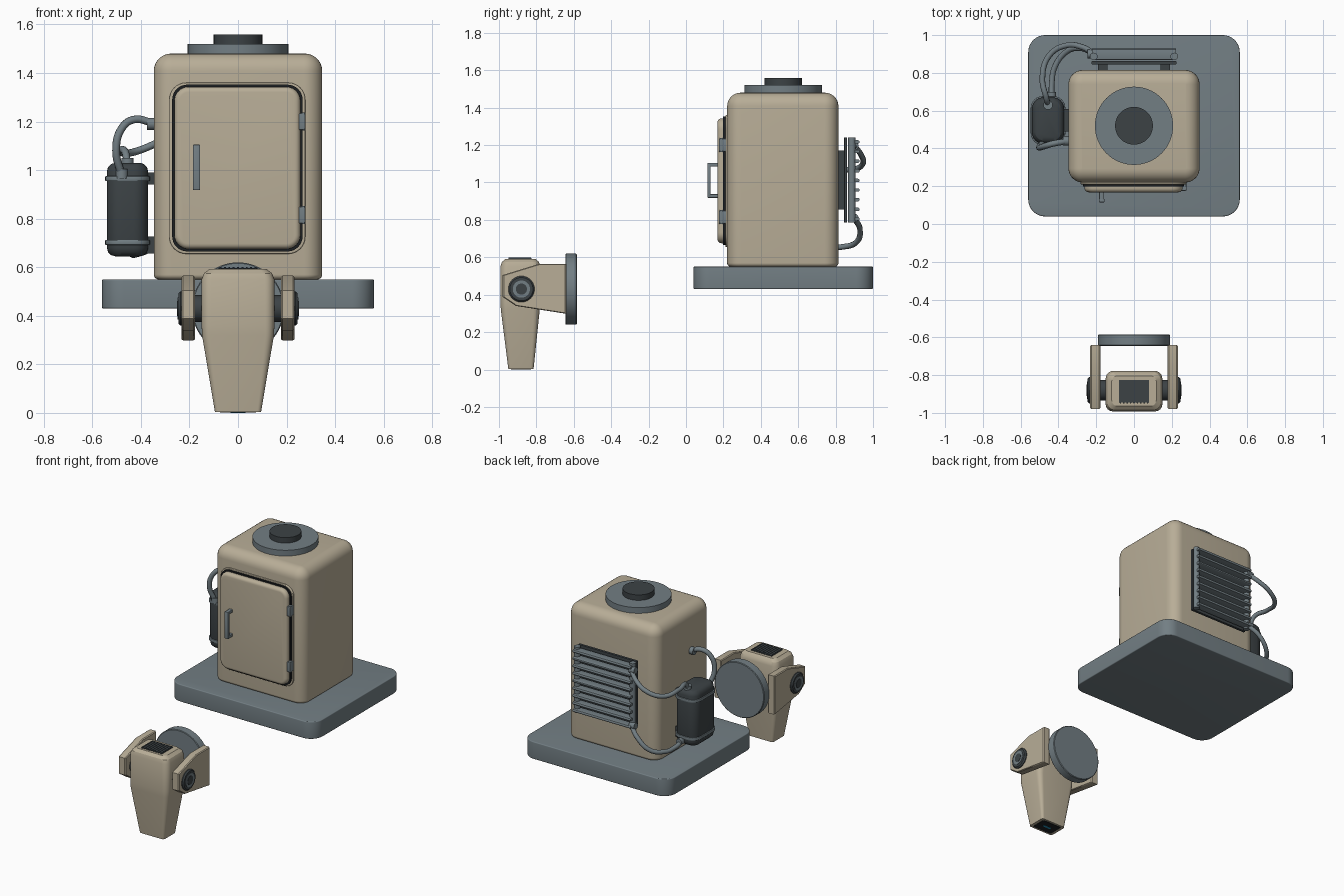
import bpy, bmesh
from math import sin, cos, pi
from mathutils import Vector

if "Cube" in bpy.data.objects:
    bpy.data.objects.remove(bpy.data.objects["Cube"])


def material(name, rgb):
    m = bpy.data.materials.new(name)
    m.diffuse_color = (*rgb, 1)
    m.use_nodes = True
    m.node_tree.nodes["Principled BSDF"].inputs["Base Color"].default_value = m.diffuse_color
    return m


BEIGE = material("beige", (0.48, 0.42, 0.31))
SLATE = material("slate", (0.17, 0.21, 0.23))
DARK = material("dark", (0.045, 0.055, 0.06))
BLACK = material("black", (0.012, 0.014, 0.016))
BLUE = material("blue", (0.02, 0.35, 0.6))
# how a local (u, v, w) point maps to x, y, z for each build axis w
AXES = {'X': lambda u, v, w: (w, u, v),
        'Y': lambda u, v, w: (u, w, v),
        'Z': lambda u, v, w: (u, v, w)}


def skin(name, rings, mat):
    """Closed solid through a list of equal-length rings."""
    bm = bmesh.new()
    rows = [[bm.verts.new(p) for p in ring] for ring in rings]
    n = len(rows[0])
    for a, b in zip(rows, rows[1:]):
        for i in range(n):
            bm.faces.new((a[i], a[(i + 1) % n], b[(i + 1) % n], b[i]))
    bm.faces.new(rows[0])
    bm.faces.new(rows[-1])
    bmesh.ops.recalc_face_normals(bm, faces=bm.faces)
    me = bpy.data.meshes.new(name)
    bm.to_mesh(me)
    bm.free()
    me.materials.append(mat)
    ob = bpy.data.objects.new(name, me)
    bpy.context.collection.objects.link(ob)
    return ob


def ring(u0, u1, v0, v1, r, w, axis='Z', seg=6):
    """Rounded rectangle at height w."""
    r = max(r, 0.0015)
    pts = []
    for k, (cu, cv) in enumerate(((u1 - r, v1 - r), (u0 + r, v1 - r), (u0 + r, v0 + r), (u1 - r, v0 + r))):
        for i in range(seg + 1):
            a = pi / 2 * (k + i / seg)
            pts.append(AXES[axis](cu + r * cos(a), cv + r * sin(a), w))
    return pts


def rbox(name, us, vs, ws, mat, r=0.004, low=0, high=0, axis='Z', seg=6, rim=5):
    """Rounded box along an axis, with rounded rims at its low and high ends."""
    rings = []

    def add(inset, w):
        rings.append(ring(us[0] + inset, us[1] - inset, vs[0] + inset, vs[1] - inset, r - inset, w, axis, seg))
    for i in range(rim + 1 if low else 1):
        a = pi / 2 * i / rim
        add(low * (1 - sin(a)), ws[0] + low * (1 - cos(a)))
    for i in range(rim + 1 if high else 1):
        a = pi / 2 * i / rim
        add(high * (1 - cos(a)), ws[1] - high * (1 - sin(a)))
    return skin(name, rings, mat)


def lathe(name, centre, profile, mat, axis='Z', seg=48):
    """Turned part: profile is (radius, w) pairs."""
    c = AXES[axis]
    return skin(name, [[c(centre[0] + r * cos(2 * pi * i / seg), centre[1] + r * sin(2 * pi * i / seg), w)
                        for i in range(seg)] for r, w in profile], mat)


def hose(name, pts, radius, mat):
    cu = bpy.data.curves.new(name, 'CURVE')
    cu.dimensions = '3D'
    cu.bevel_depth, cu.bevel_resolution, cu.resolution_u = radius, 3, 10
    cu.use_fill_caps = True
    sp = cu.splines.new('BEZIER')
    sp.bezier_points.add(len(pts) - 1)
    for b, p in zip(sp.bezier_points, pts):
        b.co = p
        b.handle_left_type = b.handle_right_type = 'AUTO'
    cu.materials.append(mat)
    ob = bpy.data.objects.new(name, cu)
    bpy.context.collection.objects.link(ob)
    return ob


# base slab and cabinet
rbox("base_slab", (-.56, .56), (.04, 1), (.43, .55), SLATE, .09, .006, .006, seg=10)
rbox("cabinet_body", (-.347, .347), (.22, .815), (.55, 1.48), BEIGE, .075, .02, .072, seg=8, rim=7)
lathe("roof_disc", (0, .52), [(.207, 1.47), (.207, 1.52)], SLATE, seg=64)
lathe("roof_cap", (0, .52), [(.1, 1.51), (.1, 1.558)], DARK)

# door, its frame, handle and hinges
rbox("door_frame", (-.283, .277), (.655, 1.36), (.21, .24), BEIGE, .07, .005, 0, 'Y', 8)
rbox("door_gasket", (-.271, .266), (.665, 1.352), (.198, .24), BLACK, .062, 0, 0, 'Y', 8)
rbox("door_panel", (-.262, .257), (.675, 1.343), (.168, .206), BEIGE, .058, .022, 0, 'Y', 8)
rbox("handle_bar", (-.186, -.156), (.918, 1.105), (.115, .132), SLATE, .004, .003, .003, 'Y', 2, 2)
for i, z in enumerate((.928, 1.095)):
    rbox(f"handle_post_{i}", (-.184, -.158), (z - .01, z + .01), (.125, .18), SLATE, axis='Y', seg=2)
for i, z in enumerate((.815, 1.2)):
    rbox(f"door_hinge_{i}", (.246, .277), (z - .034, z + .034), (.176, .235), SLATE, .005, .004, 0, 'Y', 3, 3)
    lathe(f"hinge_pin_{i}", (.268, .19), [(.011, z - .037), (.011, z + .037)], SLATE, seg=16)

# side canister with straps and brackets
rbox("canister", (-.54, -.37), (.425, .67), (.645, 1.03), DARK, .06, .035, .035, seg=6, rim=3)
for i, z in enumerate((.702, .965)):
    rbox(f"canister_strap_{i}", (-.547, -.363), (.418, .677), (z - .01, z + .01), SLATE, .064, .003, .003, rim=2)
    rbox(f"canister_bracket_{i}", (-.40, -.33), (.49, .61), (z - .045 + i * .02, z + .025), DARK)

# rear cooler: mounts, plate, end pipes and rungs
for s in (-1, 1):
    rbox("cooler_mount", sorted((s * .14, s * .19)), (.79, .85), (.855, 1.17), DARK)
    lathe("cooler_pipe", (s * .213, .887), [(.02, .785), (.02, 1.24)], SLATE, seg=20)
rbox("cooler_plate", (-.225, .225), (.845, .862), (.785, 1.24), DARK)
for i in range(9):
    z = .805 + i * .0515
    rbox(f"cooler_rung_{i}", (.868, .928), (z - .009, z + .009), (-.222, .222), SLATE, .008, axis='X', seg=3)

# hoses and fittings
hose("upper_hose", [(-.21, .9, 1.195), (-.27, .935, 1.15), (-.36, .945, 1.1), (-.45, .89, 1.07), (-.485, .77, 1.08),
                    (-.465, .67, 1.075), (-.455, .63, 1.02)], .015, SLATE)
hose("lower_hose", [(-.21, .9, .81), (-.28, .93, .75), (-.36, .91, .68), (-.42, .83, .655), (-.435, .75, .655),
                    (-.435, .64, .675)], .015, SLATE)
hose("front_hose", [(-.478, .435, .975), (-.502, .405, 1.08), (-.48, .41, 1.17), (-.43, .425, 1.208),
                    (-.34, .44, 1.19)], .016, SLATE)
lathe("fitting_body_side", (.44, 1.19), [(.025, -.375), (.025, -.34)], SLATE, 'X', 16)
lathe("fitting_canister_front", (-.478, .435), [(.025, .965), (.025, 1.005)], SLATE, seg=16)
lathe("fitting_canister_top", (-.455, .63), [(.025, 1.02), (.025, 1.05)], SLATE, seg=16)
lathe("fitting_canister_back", (-.435, .675), [(.022, .65), (.022, .7)], SLATE, 'Y', 16)
for z in (.81, 1.195):
    lathe("fitting_cooler", (.9, z), [(.023, -.245), (.023, -.205)], SLATE, 'X', 16)

# tapered tool head in front
secs = [(.003, .095, -.95, -.815, .016), (.32, .148, -.99, -.782, .035), (.36, .15, -.992, -.78, .038),
        (.55, .15, -.992, -.778, .04), (.575, .14, -.984, -.786, .036), (.592, .118, -.964, -.804, .03)]
skin("tool_head", [ring(-hx, hx, y0, y1, r, z) for z, hx, y0, y1, r in secs], BEIGE)
rbox("head_vent", (-.08, .08), (-.945, -.825), (.58, .597), DARK)
for i in range(9):
    x = -.072 + i * .018
    rbox(f"vent_slat_{i}", (x - .004, x + .004), (-.95, -.83), (.585, .6), DARK, .002, seg=1)
rbox("head_tip", (-.075, .075), (-.936, -.829), (.001, .02), BLACK, .008)
rbox("tip_light", (-.03, .03), (-.89, -.875), (0, .01), BLUE)

# fork arms, pivots and rear mounting disc
outline = [(-.98, .505), (-.785, .565), (-.64, .565), (-.64, .298), (-.91, .34), (-.98, .388)]
mid = Vector((-.8, .435))
for s in (-1, 1):
    rings = []
    for k, w in ((.965, .178), (1, .184), (1, .226), (.965, .232)):
        rings.append([AXES['X'](*(mid + (Vector(p) - mid) * k), s * w) for p in outline])
    skin("fork_arm", rings, BEIGE)
    c = (-.88, .43)
    lathe("pivot_axle", c, [(.055, s * .13), (.055, s * .185)], DARK, 'X', 32)
    lathe("pivot_cap", c, [(.07, s * .22), (.07, s * .237), (.062, s * .246)], DARK, 'X')
    lathe("pivot_ring", c, [(.046, s * .24), (.046, s * .249)], SLATE, 'X')
    lathe("pivot_bolt", c, [(.03, s * .24), (.03, s * .251)], DARK, 'X', 24)
lathe("mount_disc", (0, .43), [(.186, -.645), (.19, -.641), (.19, -.588), (.186, -.584)], SLATE, 'Y', 64)

# smooth the curved faces, keep the edges sharp
for ob in bpy.data.objects:
    if ob.type == 'MESH':
        ob.select_set(True)
        bpy.context.view_layer.objects.active = ob
bpy.ops.object.shade_smooth_by_angle(angle=pi / 6)
